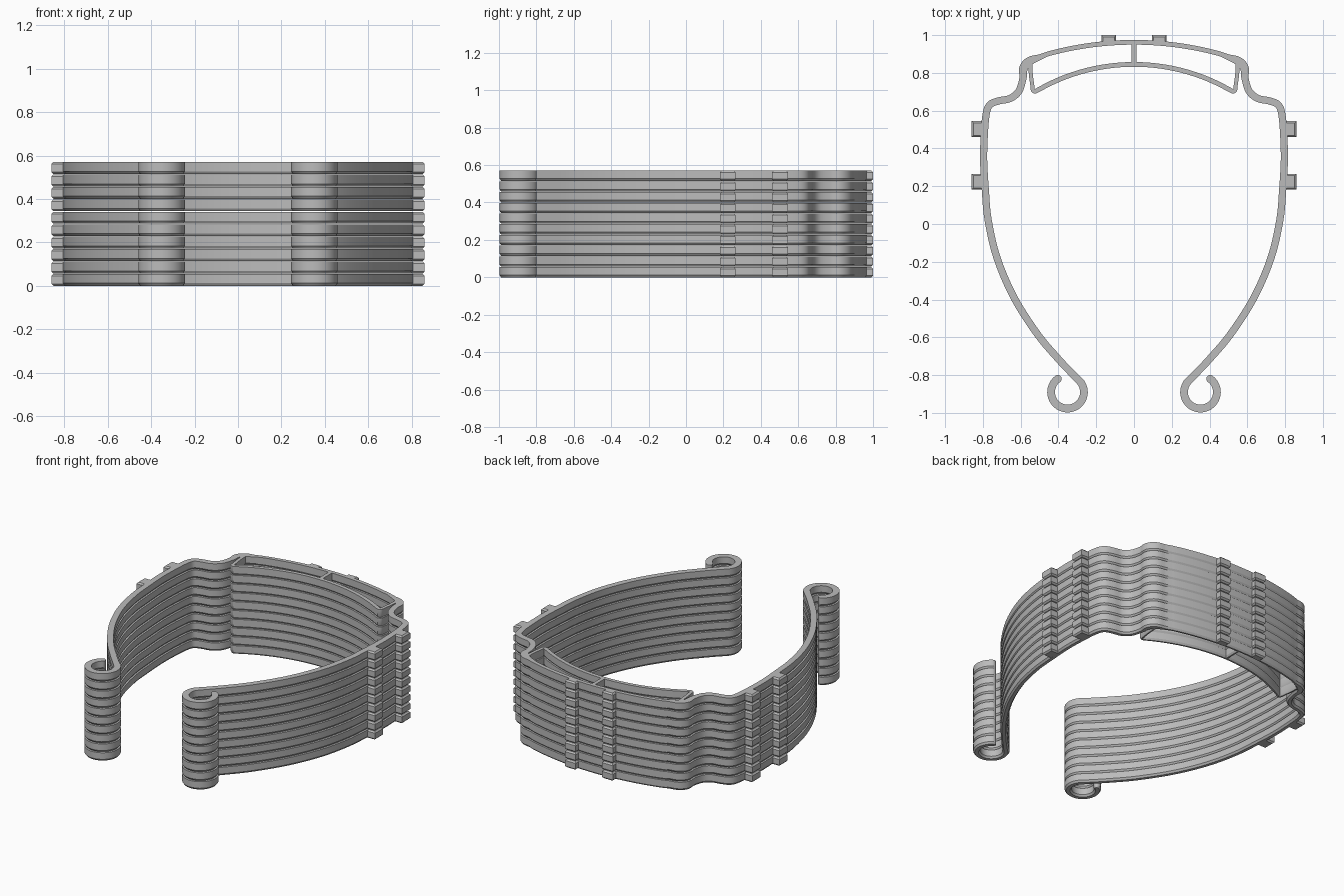
import bpy, bmesh, math
from mathutils import Vector

cube = bpy.data.objects.get("Cube")
if cube:
    bpy.data.objects.remove(cube)

LAYERS, PITCH, HEIGHT = 10, 0.0573, 0.0545
CHAMFER_Z, CHAMFER_IN = 0.012, 0.009

grey = bpy.data.materials.new("light grey plastic")
grey.use_nodes = True
grey.diffuse_color = (0.5, 0.5, 0.5, 1)
grey.node_tree.nodes["Principled BSDF"].inputs["Base Color"].default_value = (0.5, 0.5, 0.5, 1)


def finish(name, bm):
    """Turn one layer of a part into an object and stack it."""
    bmesh.ops.recalc_face_normals(bm, faces=bm.faces)
    mesh = bpy.data.meshes.new(name)
    bm.to_mesh(mesh)
    bm.free()
    mesh.materials.append(grey)
    ob = bpy.data.objects.new(name, mesh)
    bpy.context.collection.objects.link(ob)
    bpy.ops.object.select_all(action='DESELECT')
    ob.select_set(True)
    bpy.context.view_layer.objects.active = ob
    bpy.ops.object.shade_smooth_by_angle(angle=math.radians(30))
    arr = ob.modifiers.new("stack", 'ARRAY')
    arr.count = LAYERS
    arr.use_relative_offset = False
    arr.use_constant_offset = True
    arr.constant_offset_displace = (0, 0, PITCH)
    return ob


def smooth(pts, steps=5):
    """Catmull-Rom through (x, y, half width) points."""
    p = [Vector(q) for q in pts]
    p = [2 * p[0] - p[1]] + p + [2 * p[-1] - p[-2]]
    out = []
    for a, b, c, d in zip(p, p[1:], p[2:], p[3:]):
        for i in range(steps):
            t = i / steps
            out.append(0.5 * (2 * b + (c - a) * t + (2 * a - 5 * b + 4 * c - d) * t * t
                              + (3 * b - a - 3 * c + d) * t ** 3))
    return out + [p[-2]]


def mirrored(half):
    """Complete a path that starts on the centre line."""
    return [Vector((-q[0], q[1], q[2])) for q in reversed(half[1:])] + half


def ribbon(name, path):
    """Upright strip along a path, with chamfered lower edges."""
    bm = bmesh.new()
    rings = []
    for i, q in enumerate(path):
        t = path[min(i + 1, len(path) - 1)] - path[max(i - 1, 0)]
        n = Vector((-t.y, t.x)).normalized()
        w = q.z
        inner = w - min(CHAMFER_IN, w * 0.6)
        section = [(-inner, 0), (inner, 0), (w, CHAMFER_Z), (w, HEIGHT),
                   (-w, HEIGHT), (-w, CHAMFER_Z)]
        rings.append([bm.verts.new((q.x + n.x * s, q.y + n.y * s, z)) for s, z in section])
    for a, b in zip(rings, rings[1:]):
        for k in range(6):
            j = (k + 1) % 6
            bm.faces.new((a[k], a[j], b[j], b[k]))
    bm.faces.new(rings[0])
    bm.faces.new(rings[-1])
    return finish(name, bm)


def arch(top, radius, x_end, w, n=14):
    """Shallow circular arc from the centre line outwards."""
    out = []
    for i in range(n + 1):
        x = x_end * i / n
        out.append(Vector((x, top - radius + math.sqrt(radius ** 2 - x * x), w)))
    return out


# Main frame: brow arch, shoulder, temple arm, curled hook
W = 0.019
half = arch(0.962, 1.72, 0.46, 0.0125)
half += smooth([(0.5, 0.883, 0.015), (0.553, 0.862, 0.023), (0.585, 0.825, 0.023),
                (0.588, 0.77, W), (0.61, 0.703, W), (0.655, 0.665, W),
                (0.715, 0.652, W), (0.762, 0.632, W), (0.782, 0.585, W),
                (0.792, 0.48, W), (0.796, 0.34, W), (0.787, 0.18, W),
                (0.772, 0.02, W), (0.725, -0.18, W), (0.635, -0.39, W),
                (0.51, -0.585, W), (0.40, -0.715, W), (0.325, -0.795, W)])
hook_x, hook_y, hook_r = 0.352, -0.89, 0.087
for deg in range(142, 416, 8):
    a = math.radians(deg)
    half.append(Vector((hook_x + hook_r * math.cos(a), hook_y + hook_r * math.sin(a), 0.0205)))
tip = half[-1].copy()
along = Vector((-math.sin(a), math.cos(a), 0))
for deg in (25, 50, 70, 85):   # rounded hook end
    r = math.radians(deg)
    end = tip + along * 0.0205 * math.sin(r)
    end.z = 0.0205 * math.cos(r)
    half.append(end)
ribbon("main_frame", mirrored(half))

# Forehead band with its end links
band = arch(0.845, 1.02, 0.505, 0.0125)
band += smooth([(0.524, 0.701, 0.011), (0.535, 0.708, 0.011), (0.538, 0.73, 0.0105),
                (0.546, 0.79, 0.0105), (0.549, 0.845, 0.0105)], 4)
ribbon("forehead_band", mirrored(band))

# Centre strut between the band and the arch
ribbon("centre_strut", [Vector((0, 0.845, 0.012)), Vector((0, 0.96, 0.012))])


def clip(name, x0, x1, y0, y1):
    """Chamfered block on the outside of the frame."""
    bm = bmesh.new()
    bmesh.ops.create_cube(bm, size=1)
    for v in bm.verts:
        v.co = ((x0 + x1) / 2 + v.co.x * (x1 - x0), (y0 + y1) / 2 + v.co.y * (y1 - y0),
                (v.co.z + 0.5) * HEIGHT)
    flat = [e for e in bm.edges if abs(e.verts[0].co.z - e.verts[1].co.z) < 1e-5]
    bmesh.ops.bevel(bm, geom=flat, offset=0.009, segments=1, affect='EDGES')
    finish(name, bm)


# Clips on the arms and at the back
for side, s in (("left", 1), ("right", -1)):
    for label, y0, y1 in (("rear", 0.46, 0.545), ("front", 0.182, 0.265)):
        xs = sorted((s * 0.79, s * 0.86))
        clip(f"{side}_{label}_arm_clip", xs[0], xs[1], y0, y1)
    xs = sorted((s * 0.095, s * 0.173))
    clip(f"{side}_back_clip", xs[0], xs[1], 0.95, 1.0)
